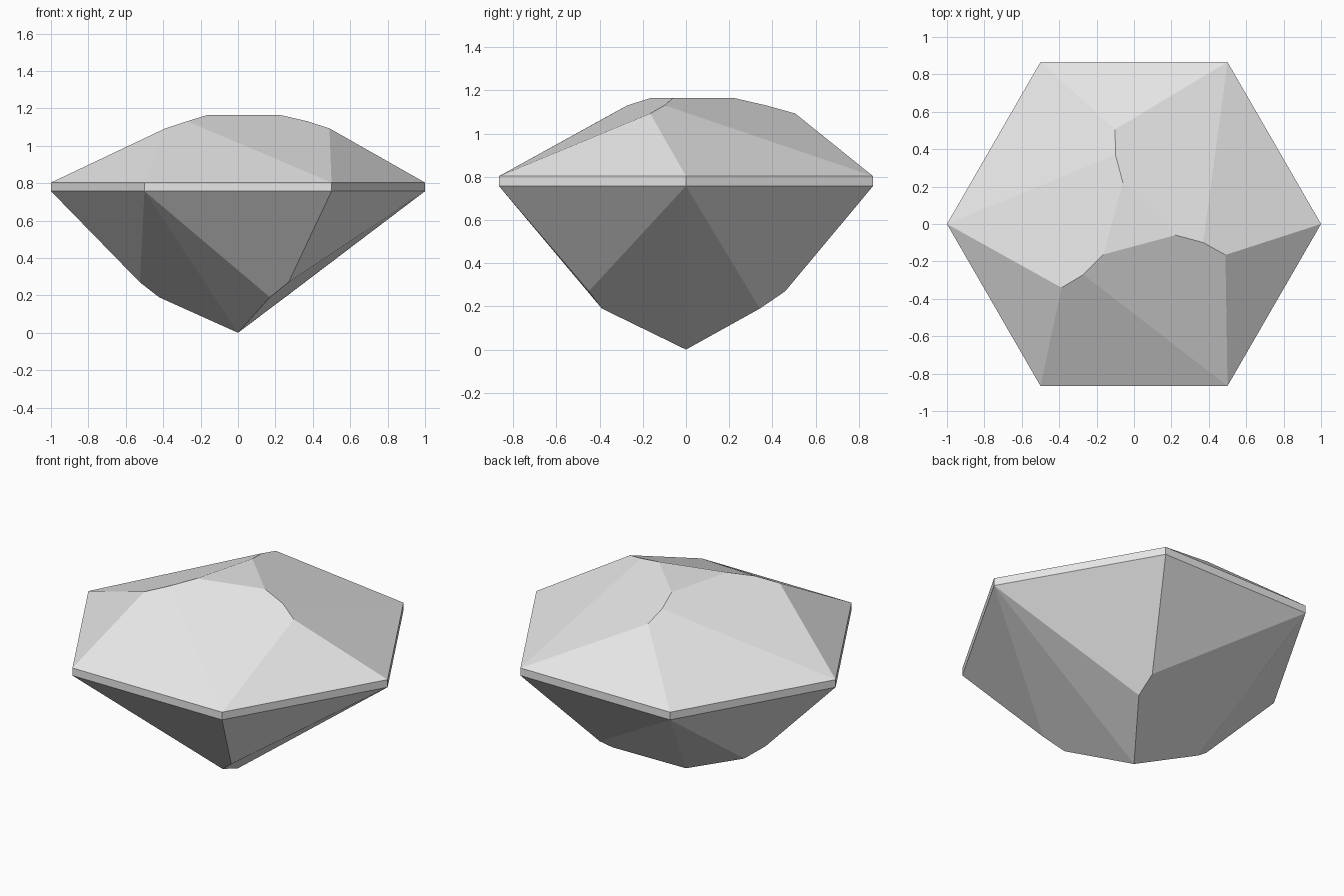
import bpy, bmesh
from math import radians
from mathutils import Vector, Matrix

cube = bpy.data.objects.get("Cube")
if cube:
    bpy.data.objects.remove(cube, do_unlink=True)

grey = bpy.data.materials.new("stone grey")
grey.use_nodes = True
colour = (0.8, 0.8, 0.8, 1)
grey.diffuse_color = colour
grey.node_tree.nodes["Principled BSDF"].inputs["Base Color"].default_value = colour

TOP, BOTTOM = 0.803, 0.757          # girdle heights
CENTRE = Vector((0, 0, 0.78))


def polar(radius, angle, z):
    return Matrix.Rotation(radians(angle), 3, 'Z') @ Vector((radius, 0, z))


def rim(angle, z):
    return polar(1, angle, z)


def build(name, facets, single=()):
    """Repeat facets three times around z, add single faces, turn all outward."""
    bm = bmesh.new()
    polys = list(single)
    for k in range(3):
        turn = Matrix.Rotation(radians(120 * k), 3, 'Z')
        polys += [[turn @ p for p in f] for f in facets]
    for poly in polys:
        face = bm.faces.new([bm.verts.new(p) for p in poly])
        face.normal_update()
        if face.normal.dot(face.calc_center_median() - CENTRE) < 0:
            face.normal_flip()
    bmesh.ops.remove_doubles(bm, verts=bm.verts, dist=0.001)
    mesh = bpy.data.meshes.new(name)
    bm.to_mesh(mesh)
    bm.free()
    mesh.materials.append(grey)
    bpy.context.collection.objects.link(bpy.data.objects.new(name, mesh))


# Crown: a three-sided table, with a ridge running out from each corner
def ridge(turn):
    return [polar(0.23, 225 + turn, 1.165),
            polar(0.383, 225 + turn, 1.131),
            polar(0.516, 221.3 + turn, 1.093)]


inner, middle, outer = ridge(0)
next_inner, next_middle, next_outer = ridge(120)
build("crown", [
    [outer, rim(180, TOP), rim(240, TOP)],
    [outer, rim(240, TOP), rim(300, TOP), middle],
    [inner, middle, rim(300, TOP), next_outer, next_middle, next_inner],
], single=[[ridge(t)[0] for t in (0, 120, 240)]])

# Girdle: thin six-sided band
build("girdle", [[rim(a, BOTTOM), rim(a + 60, BOTTOM), rim(a + 60, TOP), rim(a, TOP)]
                 for a in (0, 60)])

# Pavilion: twisted facets running down to a point
tip = Vector((0, 0, 0))
high, low = polar(0.525, -59, 0.27), polar(0.425, -66.4, 0.19)
next_high, next_low = polar(0.525, 61, 0.27), polar(0.425, 53.6, 0.19)
corner = rim(0, BOTTOM)
build("pavilion", [
    [corner, high, low, tip],
    [corner, tip, next_low],
    [corner, next_low, next_high, rim(60, BOTTOM)],
    [corner, rim(-60, BOTTOM), high],
])
